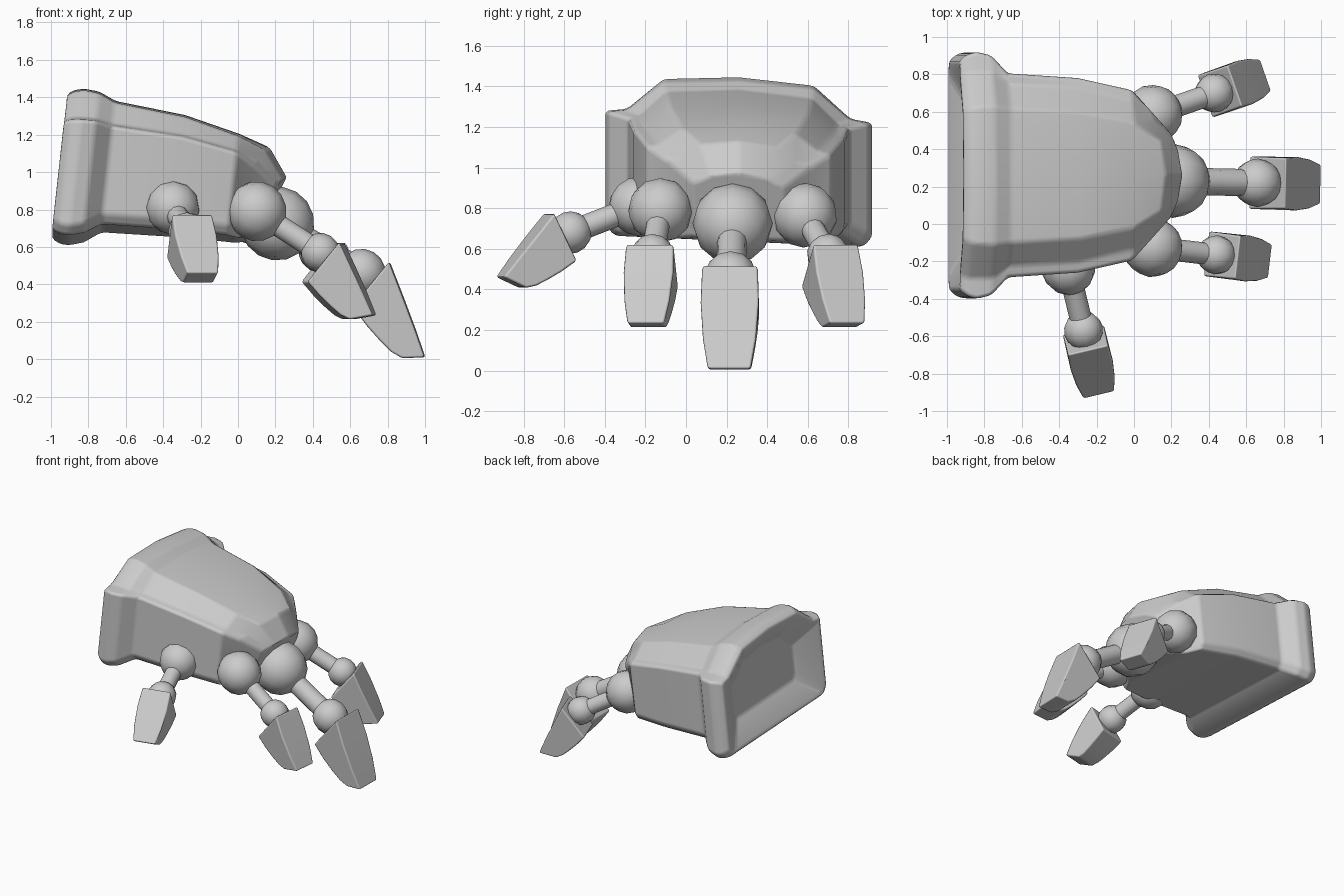
import bpy, bmesh, math
from mathutils import Vector

if "Cube" in bpy.data.objects:
    bpy.data.objects.remove(bpy.data.objects["Cube"])

grey = bpy.data.materials.new("plain_grey")
grey.diffuse_color = (0.6, 0.6, 0.6, 1)
grey.use_nodes = True
grey.node_tree.nodes["Principled BSDF"].inputs["Base Color"].default_value = grey.diffuse_color


def finish(name, bm, bevel=0.0, angle=None):
    bmesh.ops.recalc_face_normals(bm, faces=bm.faces)
    me = bpy.data.meshes.new(name)
    bm.to_mesh(me)
    bm.free()
    me.materials.append(grey)
    ob = bpy.data.objects.new(name, me)
    bpy.context.collection.objects.link(ob)
    for p in me.polygons:
        p.use_smooth = True
    if bevel:
        m = ob.modifiers.new("soft_edges", 'BEVEL')
        m.width = bevel
        m.segments = 2
        m.limit_method = 'ANGLE'
        m.angle_limit = math.radians(18)
        m.harden_normals = True
    if angle:
        bpy.ops.object.select_all(action='DESELECT')
        ob.select_set(True)
        bpy.context.view_layer.objects.active = ob
        bpy.ops.object.shade_smooth_by_angle(angle=math.radians(angle))
    return ob


def ball(name, pos, r, axis):
    bm = bmesh.new()
    bmesh.ops.create_uvsphere(bm, u_segments=12, v_segments=8, radius=r)
    rot = axis.to_track_quat('Z', 'Y')
    for v in bm.verts:
        v.co = rot @ v.co + pos
    finish(name, bm)


def rod(name, a, b, r):
    bm = bmesh.new()
    d = b - a
    bmesh.ops.create_cone(bm, cap_ends=True, segments=12, radius1=r,
                          radius2=r, depth=d.length)
    rot = d.to_track_quat('Z', 'Y')
    for v in bm.verts:
        v.co = rot @ v.co + (a + b) / 2
    finish(name, bm, angle=40)


# Palm and cuff: sections of (x, half width, bottom, side top,
# shelf half width, shelf z, crown half width, crown z)
sections = [
    (-0.89, 0.38, 0.84, 1.11, 0.32, 1.13, 0.22, 1.22),   # shallow wrist hollow
    (-0.985, 0.57, 0.70, 1.22, 0.50, 1.23, 0.32, 1.36),  # inner rim
    (-0.995, 0.61, 0.675, 1.24, 0.53, 1.255, 0.34, 1.39),
    (-0.955, 0.645, 0.645, 1.25, 0.55, 1.265, 0.36, 1.415),
    (-0.90, 0.66, 0.635, 1.25, 0.55, 1.265, 0.37, 1.42),
    (-0.82, 0.64, 0.65, 1.245, 0.55, 1.26, 0.37, 1.405),
    (-0.73, 0.545, 0.70, 1.22, 0.485, 1.235, 0.36, 1.355),
    (-0.35, 0.52, 0.675, 1.165, 0.46, 1.18, 0.34, 1.28),
    (-0.05, 0.455, 0.645, 1.085, 0.395, 1.10, 0.28, 1.18),
    (0.125, 0.36, 0.635, 1.02, 0.30, 1.035, 0.19, 1.105),
    (0.235, 0.23, 0.65, 0.915, 0.19, 0.93, 0.13, 0.945),
]
bm = bmesh.new()
rings = []
for x, hw, zb, zs, sw, zsh, cw, zc in sections:
    half = [(hw * 0.93, zb), (hw, zb + 0.05), (hw, zs), (sw, zsh), (cw, zc)]
    pts = half + [(0, zc + 0.025)] + [(-y, z) for y, z in reversed(half)]
    # the knuckle end curves back at its sides and below
    f = max(0.0, x + 0.05)
    rings.append([bm.verts.new((x + 0.11 * (z - 0.7) - f * 3.5 * y * y
                                - f * max(0.0, 0.95 - z),
                                y + 0.26, z - 0.045 * y))
                  for y, z in pts])
for a, b in zip(rings, rings[1:]):
    n = len(a)
    for i in range(n):
        j = (i + 1) % n
        bm.faces.new((a[i], a[j], b[j], b[i]))
bm.faces.new(rings[0])
bm.faces.new(rings[-1])
finish("palm", bm, bevel=0.02)

# Side profile of a fingertip, relative to its joint (outward, up)
tip_profile = [(0.15, 0.06), (0.22, -0.12), (0.288, -0.30), (0.34, -0.45),
               (0.22, -0.455), (0.16, -0.42), (0.10, -0.36), (0.03, -0.28),
               (-0.045, -0.18)]


def fingertip(name, pos, h, size, width, turn, blunt):
    side = Vector((-h.y, h.x, 0))
    c, s = math.cos(turn), math.sin(turn)
    bm = bmesh.new()
    loops = []
    for sign in (-1, 1):
        loop = []
        for n, (u, z) in enumerate(tip_profile):
            # slight bulge, narrowing to the end
            t = max(0.0, min(1.0, (0.06 - z) / 0.51))
            w = width * (0.48 + 0.16 * t - 0.27 * t * t)
            if n > 3:
                u, z = u - blunt, z - blunt * 0.3
            uu, zz = (u * c - z * s) * size, (u * s + z * c) * size
            loop.append(bm.verts.new(pos + h * uu + side * (sign * w)
                                     + Vector((0, 0, zz))))
        loops.append(loop)
    a, b = loops
    bm.faces.new(a)
    bm.faces.new(b)
    for i in range(len(a)):
        j = (i + 1) % len(a)
        bm.faces.new((a[i], a[j], b[j], b[i]))
    finish(name, bm, bevel=0.012)


# Fingers: knuckle, radius, joint, radius, tip size, width, turn, bluntness
fingers = [
    ("thumb", (-0.35, -0.235, 0.81), 0.145, (-0.27, -0.57, 0.68), 0.105,
     0.74, 0.23, 18, 0.05),
    ("first_finger", (0.10, -0.125, 0.79), 0.16, (0.44, -0.165, 0.57), 0.105,
     0.79, 0.245, 4, 0.04),
    ("middle_finger", (0.21, 0.23, 0.725), 0.198, (0.66, 0.22, 0.46), 0.13,
     1.0, 0.285, 0, 0.0),
    ("last_finger", (0.10, 0.585, 0.765), 0.16, (0.43, 0.70, 0.57), 0.105,
     0.79, 0.245, 4, 0.04),
]
for name, k, kr, j, jr, size, width, turn, blunt in fingers:
    k, j = Vector(k), Vector(j)
    d = (j - k).normalized()
    h = Vector((d.x, d.y, 0)).normalized()
    ball(name + "_knuckle", k, kr, d)
    rod(name + "_rod", k, j, jr * 0.56)
    ball(name + "_joint", j, jr, d)
    lift = h * 0.015 + Vector((0, 0, 0.02)) if name == "thumb" else Vector()
    fingertip(name + "_tip", j + lift, h, size, width, math.radians(turn), blunt)
